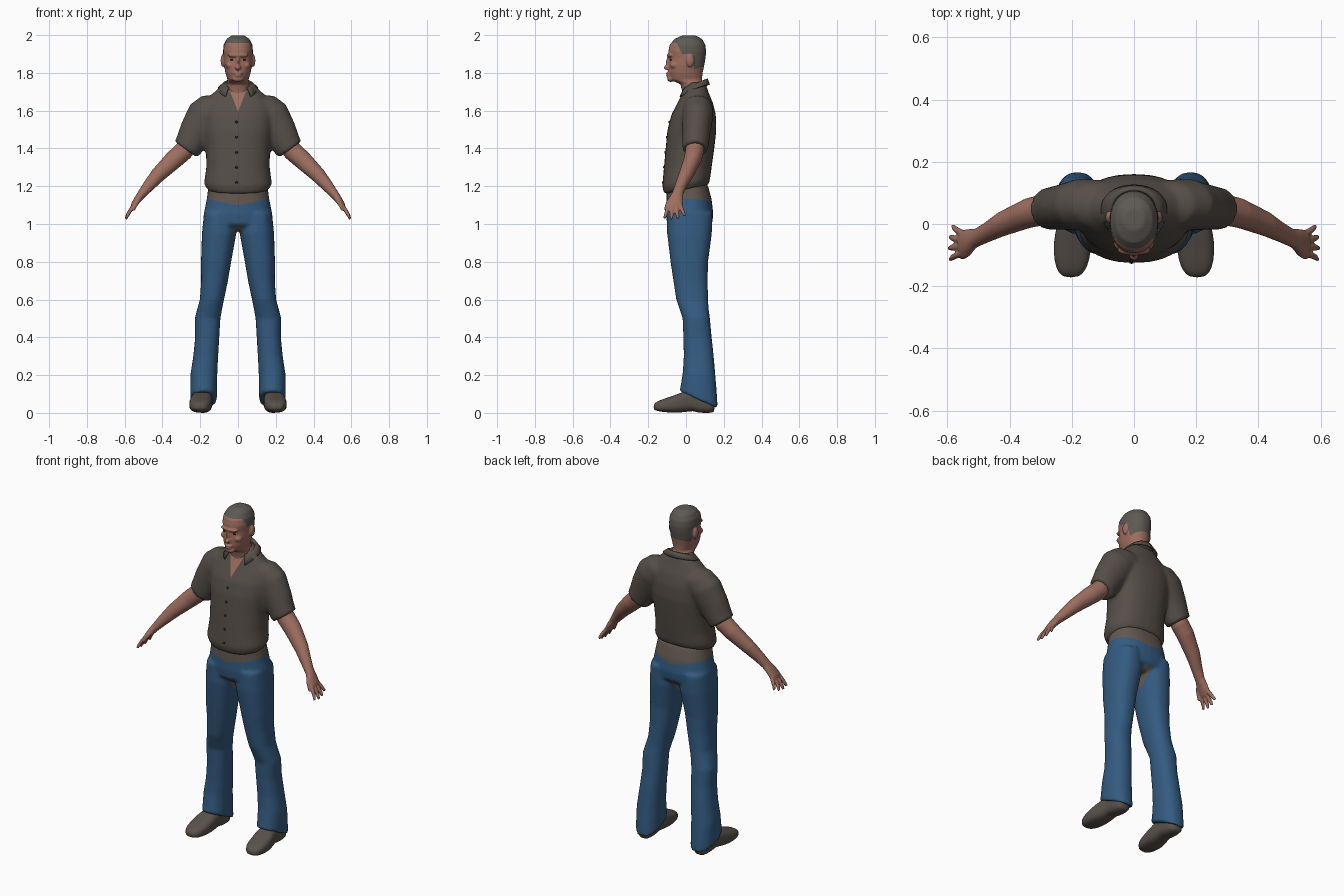
import bpy, bmesh
from math import sin, cos, pi, radians
from mathutils import Vector, Matrix

cube = bpy.data.objects.get("Cube")
if cube:
    bpy.data.objects.remove(cube)

X, Y, Z = Vector((1, 0, 0)), Vector((0, 1, 0)), Vector((0, 0, 1))


def material(name, r, g, b):
    m = bpy.data.materials.new(name)
    m.use_nodes = True
    m.diffuse_color = (r, g, b, 1)
    m.node_tree.nodes["Principled BSDF"].inputs["Base Color"].default_value = (r, g, b, 1)
    return m


SKIN = material("skin", .34, .155, .115)
HAIR = material("cropped hair", .11, .1, .088)
SHIRT = material("shirt grey brown", .092, .077, .065)
DENIM = material("blue denim", .034, .105, .22)
BELT = material("belt brown", .125, .1, .08)
LEATHER = material("shoe leather", .1, .084, .07)
DARK = material("dark brown", .025, .018, .014)


def loft(bm, rings, u=X, v=Y, power=2, n=28):
    """Closed tube through rings of (centre, radius u, radius v, slope of z over y)."""
    def curve(t):
        return abs(t) ** (2 / power) * (1 if t > 0 else -1)
    loops = []
    for c, ru, rv, slope in rings:
        loop = []
        for i in range(n):
            a = 2 * pi * i / n
            p = u * ru * curve(cos(a)) + v * rv * curve(sin(a))
            loop.append(bm.verts.new(Vector(c) + p + Z * slope * p.y))
        loops.append(loop)
    for a, b in zip(loops, loops[1:]):
        for i in range(n):
            bm.faces.new((a[i], a[(i + 1) % n], b[(i + 1) % n], b[i]))
    bm.faces.new(loops[0])
    bm.faces.new(loops[-1])


def stack(bm, rows, side=1, **kw):
    """Upright loft from rows of (z, front y, back y, half width, centre x, slope)."""
    rings = []
    for z, front, back, rx, *more in rows:
        x, slope = (list(more) + [0, 0])[:2]
        rings.append(((side * x, (front + back) / 2, z), rx, (back - front) / 2, slope))
    loft(bm, rings, **kw)


def ball(bm, centre, radii):
    bmesh.ops.create_uvsphere(bm, u_segments=20, v_segments=12, radius=1,
                              matrix=Matrix.Translation(centre) @ Matrix.Diagonal((*radii, 1)))


def finish(name, bm, mats, voxel=0, smooth=4):
    """Make an object; with a voxel size, fuse its overlapping parts into one skin."""
    bmesh.ops.recalc_face_normals(bm, faces=bm.faces)
    mesh = bpy.data.meshes.new(name)
    bm.to_mesh(mesh)
    bm.free()
    ob = bpy.data.objects.new(name, mesh)
    bpy.context.collection.objects.link(ob)
    if voxel:
        remesh = ob.modifiers.new("fuse", 'REMESH')
        remesh.mode = 'VOXEL'
        remesh.voxel_size = voxel
        soften = ob.modifiers.new("soften", 'SMOOTH')
        soften.factor, soften.iterations = .5, smooth
        dg = bpy.context.evaluated_depsgraph_get()
        ob.data = bpy.data.meshes.new_from_object(ob.evaluated_get(dg))
        ob.modifiers.clear()
    ob.data.materials.clear()
    for m in mats:
        ob.data.materials.append(m)
    ob.data.shade_smooth()
    return ob


def paint(ob, cuts, rule):
    """Cut the surface along planes, then colour faces by their centre."""
    bm = bmesh.new()
    bm.from_mesh(ob.data)
    for co, no in cuts:
        bmesh.ops.bisect_plane(bm, geom=bm.verts[:] + bm.edges[:] + bm.faces[:], dist=1e-5,
                               plane_co=co, plane_no=Vector(no).normalized())
    for f in bm.faces:
        f.material_index = int(rule(f.calc_center_median()))
        f.smooth = True
    bm.to_mesh(ob.data)
    bm.free()


# Head: neck and skull, then features fused on
bm = bmesh.new()
stack(bm, [(1.62, -.02, .11, .075), (1.7, -.02, .1, .064), (1.74, -.03, .092, .061),
           (1.765, -.085, .085, .056), (1.8, -.093, .088, .067), (1.84, -.093, .097, .074),
           (1.88, -.088, .104, .076), (1.915, -.094, .107, .079), (1.95, -.086, .102, .076),
           (1.98, -.06, .085, .06), (1.998, -.02, .05, .034)], power=2.15)
ball(bm, (0, -.099, 1.828), (.016, .019, .013))      # nose tip
ball(bm, (0, -.09, 1.855), (.009, .016, .034))       # nose bridge
ball(bm, (0, -.083, 1.893), (.056, .019, .012))      # brow
ball(bm, (0, -.09, 1.798), (.025, .017, .007))       # upper lip
ball(bm, (0, -.089, 1.785), (.022, .017, .007))      # lower lip
ball(bm, (0, -.08, 1.768), (.03, .02, .016))         # chin
for s in (1, -1):
    ball(bm, (s * .042, -.062, 1.84), (.024, .022, .018))   # cheekbone
    ball(bm, (s * .08, .022, 1.865), (.012, .021, .034))    # ear
head = finish("head", bm, [SKIN, HAIR], .005, 3)
levels = [((0, 0, 1.957), Z), ((0, 0, 1.9), Z), ((0, 0, 1.8), (0, -.4, 1)),
          ((0, -.035, 1.93), (0, 1, .5)), ((0, .04, 1.85), (0, 1, .1))]


def is_hair(c):
    def above(i):
        return (c - Vector(levels[i][0])).dot(Vector(levels[i][1])) > 0
    if abs(c.x) > .079 and c.z < 1.9:
        return False
    return above(0) or (above(3) and above(1)) or (above(4) and above(2))


paint(head, levels, is_hair)

# Eyes
for s, label in ((1, "left"), (-1, "right")):
    bm = bmesh.new()
    ball(bm, (s * .03, -.079, 1.869), (.012, .006, .005))
    finish(label + "_eye", bm, [DARK])

# Shirt: torso and both short sleeves fused, open neck coloured as skin
bm = bmesh.new()
stack(bm, [(1.182, -.115, .118, .162, 0, .2), (1.215, -.126, .126, .18, 0, .12),
           (1.3, -.117, .136, .168), (1.4, -.108, .15, .17), (1.5, -.098, .161, .182),
           (1.58, -.077, .158, .188), (1.64, -.045, .143, .175), (1.69, -.02, .122, .135),
           (1.73, -.003, .108, .092), (1.75, .01, .1, .07)], power=2.3)
for s in (1, -1):
    loft(bm, [((s * .03, .06, 1.63), .065, .09, 0), ((s * .11, .062, 1.62), .08, .1, 0),
              ((s * .17, .062, 1.572), .083, .103, 0), ((s * .225, .055, 1.485), .074, .09, 0),
              ((s * .262, .05, 1.415), .069, .077, 0), ((s * .277, .05, 1.395), .068, .073, 0)],
         u=Y, v=Vector((s * .81, 0, .59)))
shirt = finish("shirt", bm, [SHIRT, SKIN], .011)
neck_point = (0, 0, 1.595)
paint(shirt, [(neck_point, (s, 0, -.4)) for s in (1, -1)],
      lambda c: abs(c.x) < .4 * (c.z - neck_point[2]) and c.y < .05)

# Collar: folded strip around the neck
bm = bmesh.new()
rows = []
for i in range(25):
    a = radians(-140 + 280 * i / 24)
    f = (1 - cos(a)) / 2
    rows.append([bm.verts.new((rx * sin(a), .045 + ry * cos(a), z)) for rx, ry, z in (
        (.066, .06, 1.73 - .05 * f), (.07, .062, 1.768 - .05 * f),
        (.078, .07, 1.77 - .052 * f), (.107, .082 + .025 * f, 1.738 - .08 * f * f))])
for a, b in zip(rows, rows[1:]):
    for j in range(3):
        bm.faces.new((a[j], b[j], b[j + 1], a[j + 1]))
collar = finish("collar", bm, [SHIRT])
thick = collar.modifiers.new("cloth", 'SOLIDIFY')
thick.thickness = .007

# Buttons down the front
for i in range(5):
    z = 1.54 - .08 * i
    y = min(v.co.y for v in shirt.data.vertices if abs(v.co.z - z) < .012 and abs(v.co.x) < .03)
    bm = bmesh.new()
    ball(bm, (-.008, y, z), (.007, .004, .007))
    finish("button_%d" % (i + 1), bm, [DARK])

# Jeans: hips and both legs fused, waistband and crotch patch in belt brown
bm = bmesh.new()
stack(bm, [(1.21, -.1, .115, .155), (1.13, -.104, .136, .166), (1.05, -.106, .145, .182),
           (1, -.1, .138, .186), (.965, -.06, .1, .12)], power=2.3)
for s in (1, -1):
    stack(bm, [(1.06, -.1, .14, .08, .1), (.95, -.1, .137, .091, .1), (.8, -.082, .117, .08, .116),
               (.7, -.067, .115, .071, .124), (.6, -.052, .117, .064, .138),
               (.55, -.035, .12, .066, .15), (.5, -.018, .127, .068, .161),
               (.4, -.014, .136, .064, .163), (.3, -.012, .147, .066, .171),
               (.2, -.017, .157, .071, .181, -.2), (.12, -.026, .165, .071, .182, -.4),
               (.07, -.034, .168, .071, .182, -.45)], side=s, power=2.3)
jeans = finish("jeans", bm, [DENIM, BELT], .01)
paint(jeans, [((0, 0, 1.1), (s * -.2, 0, 1)) for s in (1, -1)],
      lambda c: c.z > 1.1 + .2 * abs(c.x) or (abs(c.x) < .02 and .9 < c.z < .985))

for s, label in ((1, "left"), (-1, "right")):
    # Bare arm with hand, fingers and thumb
    bm = bmesh.new()
    across = Vector((s * .75, 0, .66))
    loft(bm, [((s * x, y, z), ru, rv, 0) for x, y, z, ru, rv in (
        (.24, .05, 1.45, .048, .05), (.29, .046, 1.385, .05, .052), (.34, .035, 1.34, .048, .05),
        (.425, 0, 1.258, .04, .04), (.475, -.028, 1.2, .032, .031), (.508, -.045, 1.16, .03, .024),
        (.53, -.055, 1.132, .039, .02), (.552, -.061, 1.1, .042, .016),
        (.56, -.062, 1.085, .036, .012))], u=Y, v=across)
    for i in range(4):
        y = -.03 - .021 * i
        spread = (i - 1.6) * -.005
        reach = (.8, 1, 1.06, .98)[i]
        loft(bm, [((s * (.55 + dx * reach), y + spread * k, 1.1 - dz * reach), r, r, 0)
                  for k, (dx, dz, r) in enumerate(((0, 0, .011), (.02, .028, .011),
                                                   (.034, .052, .01), (.042, .07, .007)))],
             u=Y, v=across, n=12)
    loft(bm, [((s * .515, -.065, 1.145), .016, .014, 0), ((s * .532, -.09, 1.12), .013, .013, 0),
              ((s * .546, -.102, 1.095), .011, .011, 0), ((s * .554, -.107, 1.072), .007, .007, 0)],
         u=Y, v=across, n=12)
    finish(label + "_arm", bm, [SKIN], .0045, 2)

    # Shoe, lofted from toe to heel
    bm = bmesh.new()
    loft(bm, [((s * x, y, (low + top) / 2), rx, (top - low) / 2, 0) for x, y, rx, low, top in (
        (.203, -.172, .022, .018, .044), (.202, -.155, .043, .01, .06), (.2, -.12, .057, .004, .074),
        (.198, -.06, .062, 0, .093), (.192, -.01, .057, .003, .115), (.188, .04, .05, .012, .12),
        (.187, .06, .049, 0, .115), (.186, .12, .048, 0, .1), (.186, .155, .034, 0, .08))],
         u=X, v=Z, power=2.7)
    shoe = finish(label + "_shoe", bm, [LEATHER])
    soft = shoe.modifiers.new("round", 'SUBSURF')
    soft.levels = soft.render_levels = 1
